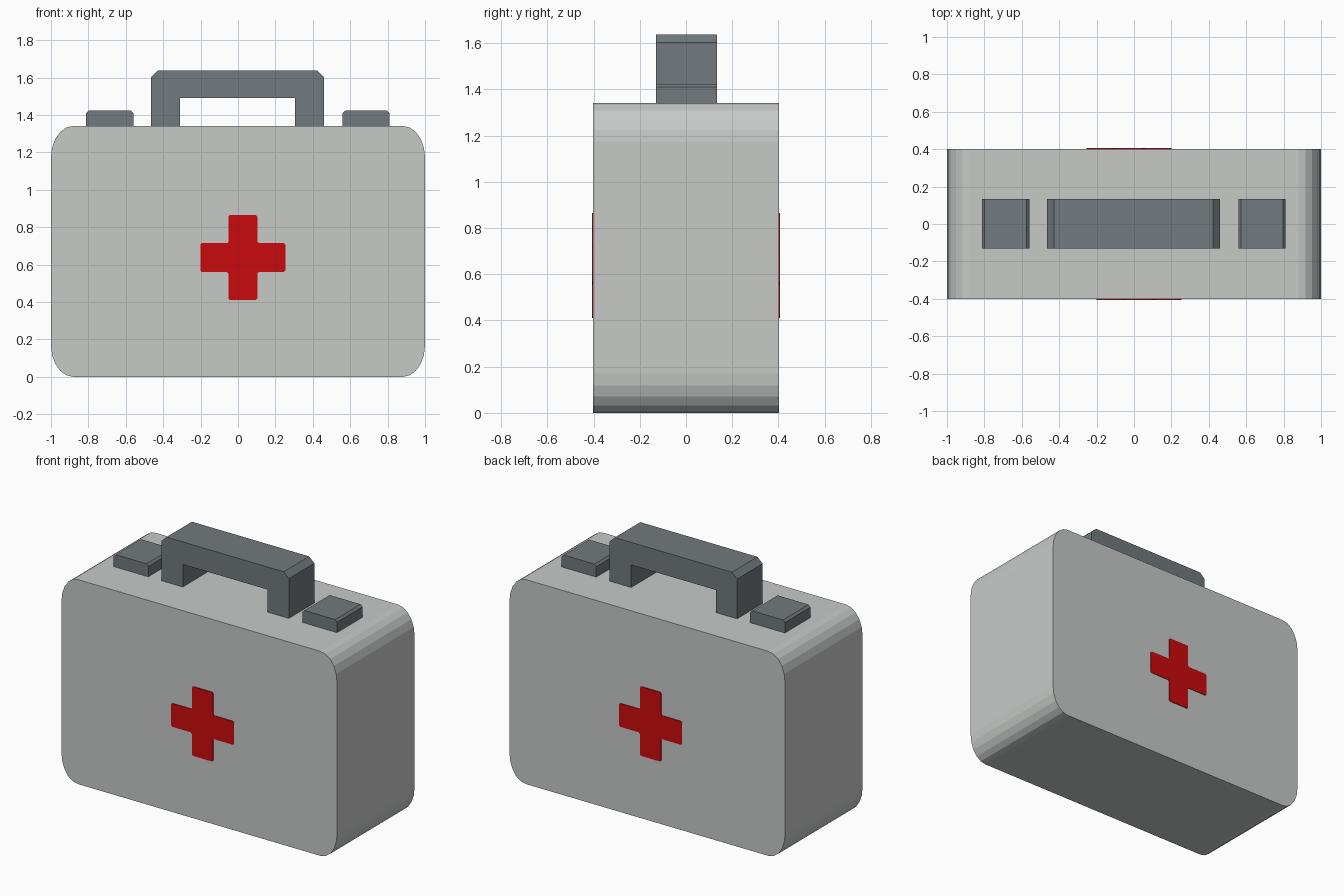
import bpy, bmesh, math

if "Cube" in bpy.data.objects:
    bpy.data.objects.remove(bpy.data.objects["Cube"])


def material(name, rgb):
    m = bpy.data.materials.new(name)
    m.diffuse_color = (*rgb, 1)
    m.use_nodes = True
    m.node_tree.nodes["Principled BSDF"].inputs["Base Color"].default_value = m.diffuse_color
    return m


light_grey = material("light grey", (0.57, 0.59, 0.575))
dark_grey = material("dark grey", (0.168, 0.195, 0.205))
red = material("red", (0.60, 0.003, 0.004))


def extrude_profile(name, points, y0, y1, mat):
    """Extrude an x-z outline from y0 to y1."""
    bm = bmesh.new()
    face = bm.faces.new([bm.verts.new((x, y0, z)) for x, z in points])
    res = bmesh.ops.extrude_face_region(bm, geom=[face])
    verts = [v for v in res["geom"] if isinstance(v, bmesh.types.BMVert)]
    bmesh.ops.translate(bm, verts=verts, vec=(0, y1 - y0, 0))
    bmesh.ops.recalc_face_normals(bm, faces=bm.faces)
    me = bpy.data.meshes.new(name)
    bm.to_mesh(me)
    bm.free()
    me.materials.append(mat)
    ob = bpy.data.objects.new(name, me)
    bpy.context.collection.objects.link(ob)
    return ob


# Case body: rectangle with elliptical corners
W, H, RX, RZ, N, D = 1.0, 1.342, 0.12, 0.17, 5, 0.402
outline = []
for q, (sx, sz) in enumerate([(1, 1), (-1, 1), (-1, -1), (1, -1)]):
    for i in range(N + 1):
        a = math.radians(90 * (q + i / N))
        outline.append((sx * (W - RX) + RX * math.cos(a),
                        H / 2 + sz * (H / 2 - RZ) + RZ * math.sin(a)))
extrude_profile("case_body", outline, -D, D, light_grey)

# Handle: arch with chamfered top corners
base, y0, y1 = H - 0.004, -0.13, 0.134
extrude_profile("handle", [(-0.465, base), (-0.465, 1.603), (-0.428, 1.638),
                           (0.423, 1.638), (0.46, 1.603), (0.46, base),
                           (0.304, base), (0.304, 1.49), (-0.31, 1.49),
                           (-0.31, base)], y0, y1, dark_grey)

# Latches on either side of the handle
for side, cx in (("left", -0.686), ("right", 0.684)):
    w, top, c = 0.126, 1.424, 0.014
    extrude_profile(side + "_latch",
                    [(cx - w, base), (cx - w, top - c), (cx - w + c, top),
                     (cx + w - c, top), (cx + w, top - c), (cx + w, base)],
                    y0, y1, dark_grey)

# Red crosses on front and back, each slightly to the viewer's right
ARM, HALF, CUT = 0.2275, 0.077, 0.008
for name, s in (("front_cross", 1), ("back_cross", -1)):
    pts = []
    for k in range(4):
        ca, sa = [(1, 0), (0, 1), (-1, 0), (0, -1)][k]
        for u, v in ((HALF + CUT, -HALF), (ARM - CUT, -HALF), (ARM, -HALF + CUT),
                     (ARM, HALF - CUT), (ARM - CUT, HALF), (HALF + CUT, HALF),
                     (HALF, HALF + CUT)):
            pts.append((s * 0.026 + u * ca - v * sa, 0.638 + u * sa + v * ca))
    extrude_profile(name, pts, -s * (D - 0.002), -s * (D + 0.004), red)
